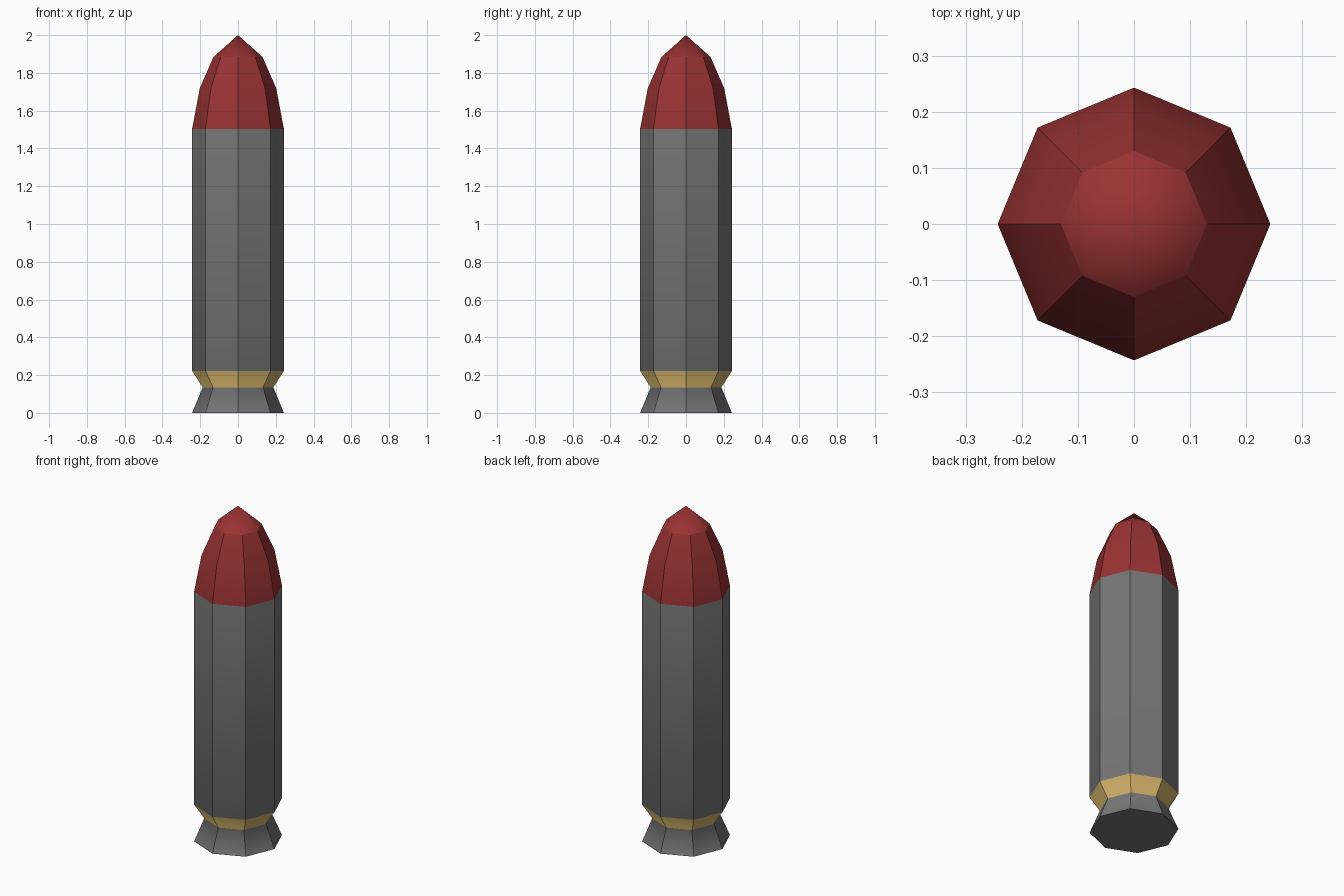
import bpy, bmesh, math

if "Cube" in bpy.data.objects:
    bpy.data.objects.remove(bpy.data.objects["Cube"])

SIDES = 8


def material(name, color):
    mat = bpy.data.materials.new(name)
    mat.diffuse_color = (*color, 1)
    mat.use_nodes = True
    mat.node_tree.nodes["Principled BSDF"].inputs["Base Color"].default_value = mat.diffuse_color
    return mat


# Flared foot, brass neck, straight casing and pointed nose: (radius, z)
PROFILE = [(0.243, 0), (0.187, 0.135), (0.243, 0.222), (0.243, 1.503),
           (0.202, 1.72), (0.13, 1.884)]
APEX_Z = 2.0
GREY, BRASS, RED = range(3)
BAND_MATERIALS = [GREY, BRASS, GREY, RED, RED]

bm = bmesh.new()
rings = [[bm.verts.new((r * math.cos(i * math.tau / SIDES),
                        r * math.sin(i * math.tau / SIDES), z))
          for i in range(SIDES)] for r, z in PROFILE]

# Bands between the rings, with crisp corners but soft along the length
for low, high, index in zip(rings, rings[1:], BAND_MATERIALS):
    for i in range(SIDES):
        j = (i + 1) % SIDES
        face = bm.faces.new((low[i], low[j], high[j], high[i]))
        face.material_index = index
        face.smooth = True
    for a, b in zip(low, high):
        bm.edges.get((a, b)).smooth = False

# Softly shaded tip
apex = bm.verts.new((0, 0, APEX_Z))
for i in range(SIDES):
    face = bm.faces.new((rings[-1][i], rings[-1][(i + 1) % SIDES], apex))
    face.material_index = RED
    face.smooth = True

# Flat underside
bm.faces.new(rings[0][::-1])

# Crisp rims around the underside and the tip
for ring in (rings[0], rings[-1]):
    for i in range(SIDES):
        bm.edges.get((ring[i], ring[(i + 1) % SIDES])).smooth = False

mesh = bpy.data.meshes.new("cartridge")
bm.to_mesh(mesh)
bm.free()
for mat in (material("grey_metal", (0.18, 0.18, 0.18)),
            material("brass", (0.6, 0.41, 0.13)),
            material("red_paint", (0.32, 0.032, 0.032))):
    mesh.materials.append(mat)
bpy.context.collection.objects.link(bpy.data.objects.new("cartridge", mesh))
